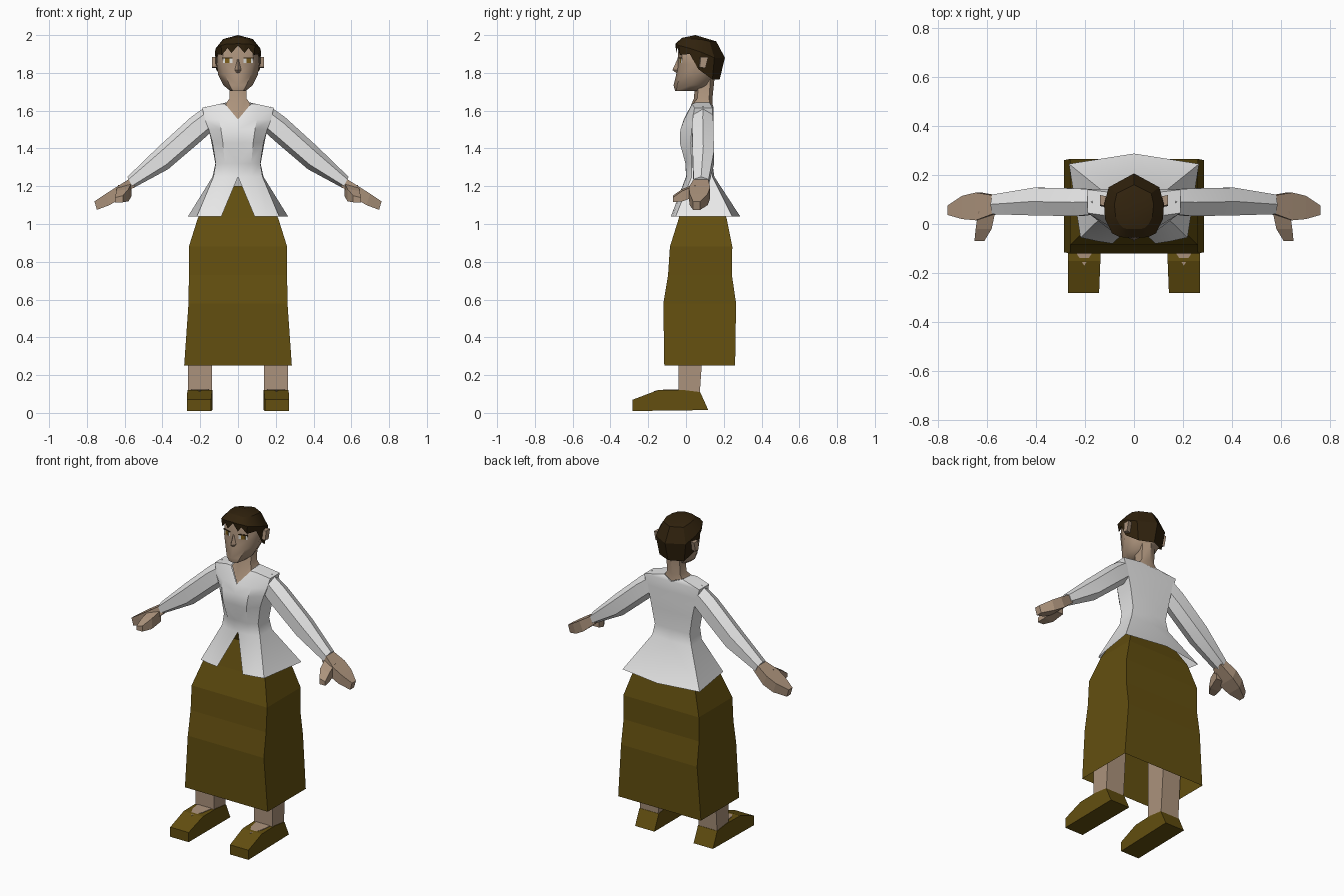
import bpy, bmesh, math
from mathutils import Vector


def material(name, rgb):
    m = bpy.data.materials.new(name)
    m.diffuse_color = (*rgb, 1)
    return m


SKIN = material("skin", (0.41, 0.29, 0.2))
WHITE = material("white_cloth", (0.8, 0.8, 0.8))
BROWN = material("olive_brown_cloth", (0.125, 0.078, 0.005))
HAIR = material("dark_brown_hair", (0.03, 0.016, 0.004))
EYE = material("eye_white", (0.75, 0.75, 0.72))
IRIS = material("amber_iris", (0.2, 0.11, 0.01))


def loft(name, rings, mat, closed=True, caps=True, angle=35):
    """Skin a list of rings on the +x side and mirror the result to -x."""
    bm = bmesh.new()
    rows = [[bm.verts.new(p) for p in r] for r in rings]
    n = len(rows[0])
    for a, b in zip(rows, rows[1:]):
        for i in range(n if closed else n - 1):
            j = (i + 1) % n
            bm.faces.new((a[i], a[j], b[j], b[i]))
    if closed and caps:
        bm.faces.new(rows[0])
        bm.faces.new(rows[-1])
    dup = bmesh.ops.duplicate(bm, geom=bm.verts[:] + bm.edges[:] + bm.faces[:])["geom"]
    for v in dup:
        if isinstance(v, bmesh.types.BMVert):
            v.co.x = -v.co.x
    bmesh.ops.reverse_faces(bm, faces=[f for f in dup if isinstance(f, bmesh.types.BMFace)])
    bmesh.ops.remove_doubles(bm, verts=bm.verts, dist=0.0005)
    bmesh.ops.dissolve_degenerate(bm, edges=bm.edges, dist=0.0005)
    bmesh.ops.recalc_face_normals(bm, faces=bm.faces)
    me = bpy.data.meshes.new(name)
    bm.to_mesh(me)
    bm.free()
    me.materials.append(mat)
    ob = bpy.data.objects.new(name, me)
    bpy.context.collection.objects.link(ob)
    if angle:
        bpy.ops.object.select_all(action='DESELECT')
        ob.select_set(True)
        bpy.context.view_layer.objects.active = ob
        bpy.ops.object.shade_smooth_by_angle(angle=math.radians(angle))
    return ob


def at(z, *pts):
    """Level ring at height z; a point may carry its own height."""
    return [p if len(p) == 3 else (p[0], p[1], z) for p in pts]


def box_ring(top, bot, y0, y1):
    return [(top[0], y0, top[1]), (top[0], y1, top[1]), (bot[0], y1, bot[1]), (bot[0], y0, bot[1])]


def hex_ring(top, bot, y0, y1):
    t, b, ym = Vector(top), Vector(bot), (y0 + y1) / 2
    u, l = t.lerp(b, 0.22), t.lerp(b, 0.8)
    return [(t.x, ym, t.y), (u.x, y1, u.y), (l.x, y1, l.y),
            (b.x, ym, b.y), (l.x, y0, l.y), (u.x, y0, u.y)]


def plate(name, x0, x1, z0, z1, lift, mat):
    """Thin plate lying on the slanted front of the face."""
    y = lambda x: -0.044 + 0.3 * x - lift
    loft(name, [[(x0, y(x0) + d, z0), (x1, y(x1) + d, z0), (x1, y(x1) + d, z1), (x0, y(x0) + d, z1)]
                for d in (0, 0.006)], mat, angle=0)


# skirt: open square tube
loft("skirt", [at(z, (0, yf), (w, yf), (w, yb), (0, yb)) for z, w, yf, yb in (
    (0.25, 0.285, -0.115, 0.26), (0.58, 0.262, -0.12, 0.265), (0.73, 0.26, -0.095, 0.243),
    (0.88, 0.26, -0.085, 0.245), (1.03, 0.213, -0.038, 0.215), (1.2, 0.12, 0.005, 0.135))],
    BROWN, closed=False, angle=0)

# blouse: flared split hem, waist, bust, neckline and shoulder tops
loft("blouse", [
    at(1.04, (0.088, -0.08), (0.15, -0.07), (0.218, -0.055), (0.265, 0.245), (0, 0.287)),
    at(1.25, (0, 0.0), (0.07, 0.002), (0.13, 0.03), (0.135, 0.14), (0, 0.15)),
    at(1.32, (0, 0.0), (0.07, -0.003), (0.118, 0.03), (0.12, 0.135), (0, 0.14)),
    at(1.43, (0, -0.03), (0.08, -0.033), (0.135, 0.025), (0.14, 0.14), (0, 0.145)),
    at(1.5, (0, -0.03), (0.09, -0.03), (0.155, 0.03), (0.155, 0.14), (0, 0.145)),
    at(1.553, (0, -0.012), (0.1, -0.01), (0.175, 0.035), (0.175, 0.14), (0, 0.145)),
    at(1.635, (0.068, 0.03), (0.1, 0.032), (0.19, 0.045, 1.615), (0.19, 0.14, 1.615), (0, 0.146, 1.62)),
    at(1.642, (0.068, 0.03, 1.635), (0.068, 0.05), (0.068, 0.075), (0.062, 0.125), (0, 0.146, 1.62)),
], WHITE, closed=False, angle=40)

# sleeves
loft("sleeves", [hex_ring(*r) for r in (
    ((0.17, 1.622), (0.15, 1.48), 0.04, 0.14), ((0.25, 1.565), (0.2, 1.435), 0.032, 0.145),
    ((0.42, 1.41), (0.37, 1.29), 0.035, 0.148), ((0.585, 1.25), (0.555, 1.19), 0.04, 0.12))],
    WHITE, angle=25)

# hands and thumbs
loft("hands", [box_ring(*r) for r in (
    ((0.565, 1.245), (0.545, 1.2), 0.045, 0.115), ((0.645, 1.195), (0.62, 1.135), 0.015, 0.128),
    ((0.7, 1.16), (0.68, 1.1), 0.02, 0.115), ((0.76, 1.12), (0.747, 1.075), 0.037, 0.075))],
    SKIN, angle=0)
loft("thumbs", [[(x0, y, z1), (x1, y, z1 - 0.01), (x1, y, z0), (x0, y, z0)] for y, x0, x1, z0, z1 in (
    (0.05, 0.565, 0.635, 1.145, 1.215), (-0.02, 0.58, 0.645, 1.12, 1.185),
    (-0.07, 0.61, 0.65, 1.115, 1.15))], SKIN, angle=0)

# legs
loft("legs", [[(0.138, -0.04, z), (0.265, -0.04, z), (0.265, y, z), (0.138, y, z)]
              for z, y in ((0.06, 0.07), (0.5, 0.1))], SKIN, angle=0)

# shoes: side profile swept across the foot
SHOE = ((-0.282, 0.01), (-0.282, 0.07), (-0.15, 0.12), (-0.02, 0.122), (0.075, 0.11), (0.118, 0.015))
loft("shoes", [[(x + s * max(0, -y - 0.1) * 0.04, y, z) for y, z in SHOE]
               for x, s in ((0.135, 1), (0.268, 0.2))], BROWN, angle=0)
loft("shoe_openings", [[(0.203, -0.17, 0.112 + d), (0.24, -0.11, 0.12 + d),
                        (0.25, -0.035, 0.121 + d), (0.152, -0.035, 0.121 + d),
                        (0.166, -0.11, 0.12 + d)] for d in (-0.004, 0.004)], SKIN, angle=0)

# neck with the bare chest in the V neckline
loft("neck", [
    [(0, -0.008, 1.548), (0.066, 0.036, 1.634), (0.06, 0.125, 1.642), (0, 0.142, 1.622)],
    at(1.665, (0, 0.042), (0.045, 0.06), (0.045, 0.122), (0, 0.14)),
    at(1.78, (0, 0.05), (0.045, 0.07), (0.045, 0.13), (0, 0.152))], SKIN, closed=False, angle=40)

# head, from the jaw underside to the scalp
loft("head", [
    at(1.712, *[(0, 0.04)] * 5),
    at(1.705, (0, -0.058), (0.028, -0.05), (0.042, 0.01), (0.03, 0.06), (0, 0.08)),
    at(1.735, (0, -0.066), (0.045, -0.048), (0.078, 0.025), (0.06, 0.1), (0, 0.13)),
    at(1.79, (0, -0.052), (0.068, -0.028), (0.105, 0.045), (0.08, 0.13), (0, 0.16)),
    at(1.845, (0, -0.046), (0.08, -0.022), (0.113, 0.05), (0.09, 0.135), (0, 0.17)),
    at(1.91, (0, -0.042), (0.08, -0.02), (0.108, 0.05), (0.088, 0.135), (0, 0.17)),
    at(1.955, (0, -0.03), (0.06, -0.015), (0.075, 0.05), (0.06, 0.11), (0, 0.14)),
    at(1.98, *[(0, 0.05)] * 5)], SKIN, closed=False, angle=50)

# nose and ears
loft("nose", [at(1.872, (0, -0.046), (0.008, -0.04), (0, -0.03)),
              at(1.815, (0, -0.072), (0.02, -0.04), (0, -0.03)),
              at(1.8, (0, -0.052), (0.012, -0.042), (0, -0.03))], SKIN, closed=False, angle=40)
loft("ears", [[(x, 0.065 + s, 1.83), (x, 0.095 + s, 1.825), (x, 0.11 + s, 1.885), (x, 0.07 + s, 1.885)]
              for x, s in ((0.1, 0), (0.138, 0.008))], SKIN, angle=0)

# eyes
plate("eye_whites", 0.03, 0.08, 1.852, 1.876, 0.002, EYE)
plate("irises", 0.044, 0.068, 1.852, 1.876, 0.004, IRIS)
plate("eyelashes", 0.028, 0.083, 1.876, 1.882, 0.005, HAIR)

# hair: jagged fringe, widest band, crown, peak
loft("hair", [
    [(0, -0.05, 1.945), (0.035, -0.052, 1.905), (0.055, -0.046, 1.932), (0.085, -0.032, 1.895),
     (0.112, 0.02, 1.9), (0.116, 0.065, 1.82), (0.085, 0.14, 1.765), (0, 0.178, 1.765)],
    [(0, -0.056, 1.955), (0.035, -0.056, 1.953), (0.06, -0.052, 1.953), (0.09, -0.037, 1.945),
     (0.118, 0.02, 1.93), (0.122, 0.08, 1.91), (0.103, 0.15, 1.88), (0, 0.206, 1.88)],
    [(0, -0.02, 1.986), (0.03, -0.02, 1.985), (0.045, -0.015, 1.983), (0.06, 0, 1.982),
     (0.075, 0.03, 1.98), (0.08, 0.08, 1.977), (0.07, 0.125, 1.967), (0, 0.16, 1.967)],
    [(0, 0.05, 2.0)] * 8], HAIR, closed=False, angle=20)
